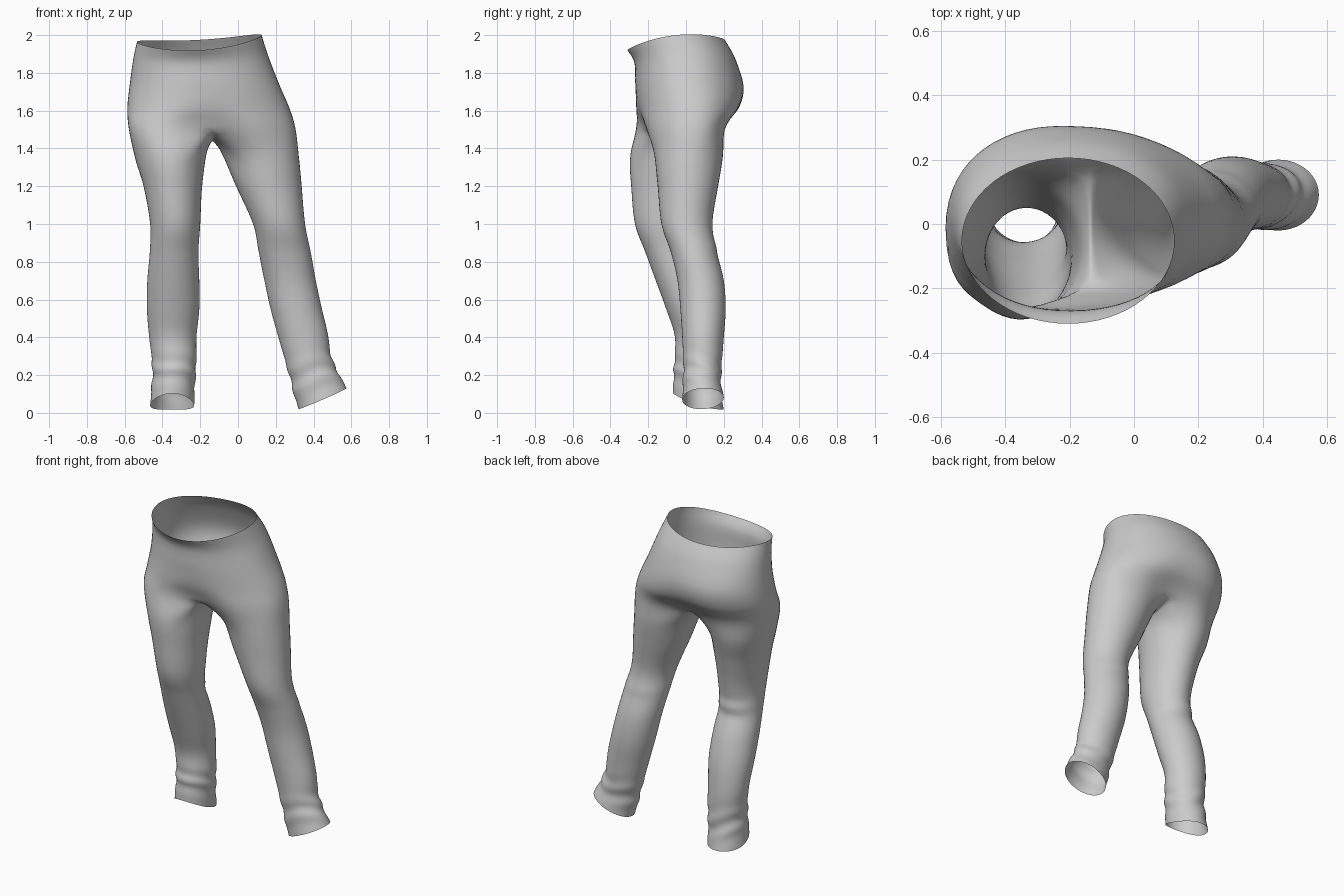
import bpy, bmesh, math
from mathutils import Vector

if "Cube" in bpy.data.objects:
    bpy.data.objects.remove(bpy.data.objects["Cube"])

H = 32      # segments in each half of the hips
SEAM = 14   # segments along the crotch seam
STEPS = 7   # interpolated rings between key rings


def spow(v, n):
    return math.copysign(abs(v) ** (2 / n), v)


def ring(angles, z, x0, x1, y0, y1, tx=0, ty=0, lift=0, shear=(0, 0), crease=0, n=2.0):
    """Closed cross-section fitted to an x/y box, with tilt, front/back shear and centre crease."""
    cx, cy, rx, ry = (x0 + x1) / 2, (y0 + y1) / 2, (x1 - x0) / 2, (y1 - y0) / 2
    pts = []
    for a in angles:
        c, s = math.cos(a), math.sin(a)
        dent = 1 - crease * math.exp(-(c / 0.28) ** 2)
        sh = shear[0] * (1 - s) / 2 + shear[1] * (1 + s) / 2
        pts.append(Vector((cx + rx * spow(c, n),
                           cy + ry * spow(s, n) * dent + sh * rx * c,
                           z + tx * c + ty * s + lift * c * c)))
    return pts


def loft(keys, before=None, after=None):
    """Catmull-Rom interpolation through the key rings, with optional end tangents."""
    ext = [before or keys[0]] + keys + [after or keys[-1]]
    out = []
    for i in range(len(keys) - 1):
        for j in range(STEPS):
            t = j / STEPS
            out.append([0.5 * (2 * b + (c - a) * t + (2 * a - 5 * b + 4 * c - d) * t * t
                               + (3 * b - a - 3 * c + d) * t ** 3)
                        for a, b, c, d in zip(*ext[i:i + 4])])
    return out + [keys[-1]]


def skin(bm, rings):
    rows = [[bm.verts.new(p) for p in r] for r in rings]
    n = len(rows[0])
    for up, lo in zip(rows, rows[1:]):
        for i in range(n):
            j = (i + 1) % n
            bm.faces.new((up[i], lo[i], lo[j], up[j]))


def wrinkle(rings, phase, knee):
    """Cloth folds: diagonal ripples at the ankle, a tuck behind the knee."""
    for r in rings:
        mid = sum(r, Vector()) / len(r)
        for i, p in enumerate(r):
            d = Vector((p.x - mid.x, p.y - mid.y, 0))
            a = math.atan2(d.y, d.x)
            ankle = math.exp(-((mid.z - 0.2) / 0.08) ** 2)
            f = 0.045 * ankle * math.sin(mid.z * 55 + 2.2 * math.sin(a + phase) + math.sin(2 * a) + phase)
            back = max(0, math.sin(a)) ** 2
            f += knee * back * math.exp(-((mid.z - 0.87) / 0.06) ** 2) * math.sin((mid.z - 0.85) * 45)
            r[i] = p + d * f
    return rings


bm = bmesh.new()

# Hips: key rings from the waist rim down to the leg split
hip_angles = [-math.pi / 2 + math.pi * i / H for i in range(2 * H)]
hips = [
    ring(hip_angles, 1.9475, -0.535, 0.125, -0.31, 0.205, 0.018, 0.0275, 0.0345),
    ring(hip_angles, 1.865, -0.555, 0.16, -0.273, 0.26, 0.01, 0.012, 0.015, n=2.1),
    ring(hip_angles, 1.73, -0.574, 0.222, -0.27, 0.306, shear=(0.05, -0.05), crease=0.01, n=2.1),
    ring(hip_angles, 1.61, -0.587, 0.275, -0.268, 0.292, shear=(0.11, -0.02), crease=0.06, n=2.15),
    ring(hip_angles, 1.50, -0.58, 0.308, -0.262, 0.225, shear=(0.17, 0.04), crease=0.24, n=2.4),
]

# Crotch seam from front to back
base = hips[-1]
front, back = base[0], base[H]
seam = []
for i in range(1, SEAM):
    t = i / SEAM
    p = front.lerp(back, t)
    p.z -= 0.06 * math.sin(math.pi * t)
    seam.append(p)

# Leg key sections: z, x0, x1, y0, y1, tilt x, tilt y, side lift
right_leg = [
    (1.36, -0.09, 0.325, -0.168, 0.197, -0.02),
    (1.20, -0.01, 0.337, -0.15, 0.17),
    (1.00, 0.08, 0.355, -0.13, 0.14),
    (0.85, 0.11, 0.385, -0.08, 0.165),
    (0.70, 0.14, 0.412, -0.045, 0.20),
    (0.55, 0.175, 0.442, -0.03, 0.21, 0.01),
    (0.40, 0.22, 0.475, -0.02, 0.20, 0.02),
    (0.27, 0.26, 0.493, -0.015, 0.19, 0.03),
    (0.17, 0.29, 0.53, -0.015, 0.185, 0.045),
    (0.075, 0.32, 0.575, -0.02, 0.20, 0.055, 0.005),
]
left_leg = [
    (1.36, -0.545, -0.165, -0.297, 0.155, 0.015),
    (1.20, -0.50, -0.19, -0.29, 0.105),
    (1.00, -0.465, -0.20, -0.27, 0.06),
    (0.85, -0.467, -0.21, -0.215, 0.055),
    (0.70, -0.48, -0.205, -0.16, 0.11),
    (0.55, -0.482, -0.205, -0.105, 0.15),
    (0.40, -0.47, -0.22, -0.06, 0.17, 0, -0.01),
    (0.27, -0.455, -0.22, -0.06, 0.175, 0, -0.02),
    (0.17, -0.455, -0.228, -0.065, 0.18, 0, -0.035),
    (0.06, -0.465, -0.232, -0.07, 0.20, 0, -0.043, -0.02),
]

OPEN = math.radians(52)


def leg_keys(sections, turn):
    """Rings whose first H+1 points face outward and the rest line up with the seam."""
    sweep = 2 * math.pi - 2 * OPEN
    angles = [turn + OPEN + sweep * i / H for i in range(H + 1)]
    angles += [turn - OPEN + 2 * OPEN * i / SEAM for i in range(1, SEAM)]
    return [ring(angles, *s) for s in sections]


right, left = leg_keys(right_leg, math.pi), leg_keys(left_leg, 0.0)
skin(bm, loft(hips, after=right[0][:H + 1] + left[0][1:H]))

# Legs: half of the hip ring plus the seam, lofted down to the hem
above = hips[-2]
for keys, half, lead, line, phase, knee in (
        (right, base[:H + 1], above[:H + 1], seam[::-1], 0.5, 0.015),
        (left, base[H:] + [front], above[H:] + [above[0]], seam, 2.0, 0.06)):
    skin(bm, wrinkle(loft([half + line] + keys, before=lead + line), phase, knee))

# Weld the parts and relax the cloth around the crotch
bmesh.ops.remove_doubles(bm, verts=bm.verts, dist=0.0005)
for i in range(7):
    bmesh.ops.smooth_vert(bm, verts=[v for v in bm.verts if abs(v.co.z - 1.48) < 0.05 + 0.025 * i],
                          factor=0.4, use_axis_x=True, use_axis_y=True, use_axis_z=True)
bmesh.ops.recalc_face_normals(bm, faces=bm.faces)

mesh = bpy.data.meshes.new("trousers")
bm.to_mesh(mesh)
bm.free()
mesh.shade_smooth()
trousers = bpy.data.objects.new("trousers", mesh)
bpy.context.collection.objects.link(trousers)
